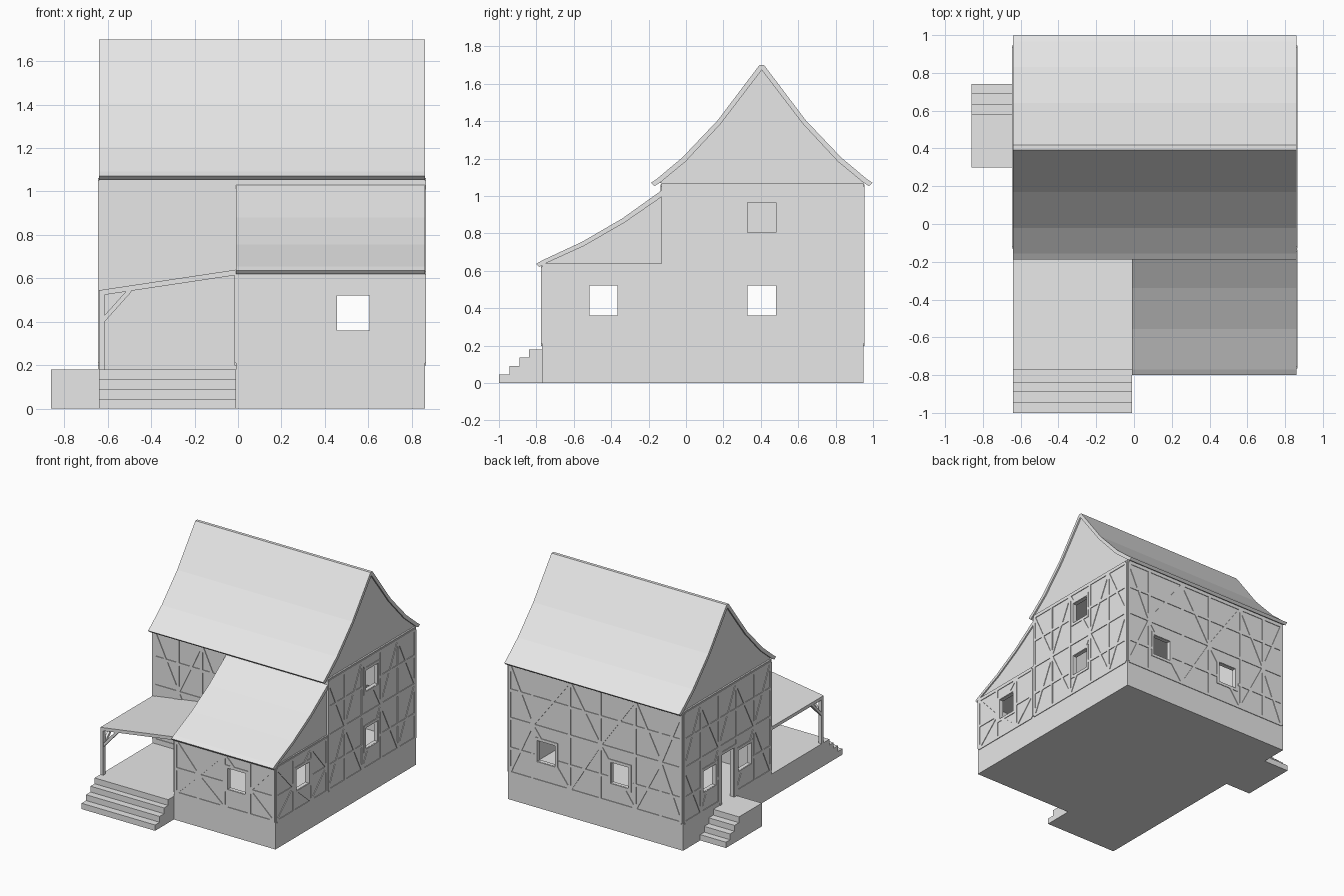
import bpy, bmesh, math
from mathutils import Matrix, Vector

cube = bpy.data.objects.get("Cube")
if cube:
    bpy.data.objects.remove(cube, do_unlink=True)

GREY = (0.8, 0.8, 0.8, 1)
mat = bpy.data.materials.new("plain_grey")
mat.use_nodes = True
mat.diffuse_color = GREY
mat.node_tree.nodes["Principled BSDF"].inputs["Base Color"].default_value = GREY


def finish(bm, name):
    bmesh.ops.recalc_face_normals(bm, faces=bm.faces)
    mesh = bpy.data.meshes.new(name)
    bm.to_mesh(mesh)
    bm.free()
    mesh.materials.append(mat)
    obj = bpy.data.objects.new(name, mesh)
    bpy.context.collection.objects.link(obj)
    return obj


def prism(name, profile, x0, x1):
    """Extrude a (y, z) profile along x."""
    bm = bmesh.new()
    face = bm.faces.new([bm.verts.new((x0, y, z)) for y, z in profile])
    out = bmesh.ops.extrude_face_region(bm, geom=[face])
    verts = [v for v in out["geom"] if isinstance(v, bmesh.types.BMVert)]
    bmesh.ops.translate(bm, verts=verts, vec=(x1 - x0, 0, 0))
    return finish(bm, name)


def box(name, x0, x1, y0, y1, z0, z1):
    return prism(name, [(y0, z0), (y1, z0), (y1, z1), (y0, z1)], x0, x1)


def cut(obj, cutters):
    for c in cutters:
        c.hide_render = True
        mod = obj.modifiers.new("opening", "BOOLEAN")
        mod.operation, mod.solver, mod.object = "DIFFERENCE", "EXACT", c
        bpy.context.view_layer.objects.active = obj
        bpy.ops.object.modifier_apply(modifier=mod.name)


LEFT, RIGHT, FRONT, BACK = -0.64, 0.86, -0.13, 0.95
WING_L, WING_F = -0.01, -0.77
DECK, EAVE, WING_TOP = 0.18, 1.07, 0.64
T = 0.03  # wall thickness

# Walls, hollowed out
main_walls = box("main_walls", LEFT, RIGHT, FRONT, BACK, 0, EAVE)
wing_walls = box("wing_walls", WING_L, RIGHT, WING_F, FRONT, 0, WING_TOP)
main_room = box("main_room", LEFT + T, RIGHT - T, FRONT + T, BACK - T, DECK, EAVE - T)
wing_room = box("wing_room", WING_L + T, RIGHT - T, WING_F + T, FRONT + T * 1.5, DECK, 0.6)


# Openings: each is (centre, bottom, top) on its wall
def window(u, z=0.44):
    return (u - 0.075, u + 0.075, z - 0.08, z + 0.08)


door = (0.33, 0.48, DECK, 0.56)
holes = {
    "right": [window(0.405), window(0.405, 0.885), window(-0.44)],
    "left": [window(0.63), window(0.2), door],
    "back": [window(0.53), window(-0.1)],
    "wing_front": [window(0.53)],
    "wing_left": [window(-0.44)],
    "front": [],
}
plane = {"right": ("x", RIGHT), "left": ("x", LEFT), "back": ("y", BACK),
         "wing_front": ("y", WING_F), "wing_left": ("x", WING_L), "front": ("y", FRONT)}
cutters = {"main": [main_room, wing_room], "wing": [wing_room]}
for side, rects in holes.items():
    axis, c = plane[side]
    for a, b, z0, z1 in rects:
        if axis == "x":
            hole = box("opening", c - 0.06, c + 0.06, a, b, z0, z1)
        else:
            hole = box("opening", a, b, c - 0.06, c + 0.06, z0, z1)
        in_wing = side.startswith("wing") or (axis == "x" and b < FRONT)
        cutters["wing" if in_wing else "main"].append(hole)
cut(main_walls, cutters["main"])
cut(wing_walls, cutters["wing"])
for helper in set(cutters["main"] + cutters["wing"]):
    bpy.data.objects.remove(helper, do_unlink=True)

# Main roof: flared shell, mirrored about the ridge, with recessed gables
RIDGE = 0.405
outer = [(0.592, 1.07), (0.56, 1.092), (0.425, 1.205), (0.235, 1.405), (0.012, 1.70)]
inner = [(0.22, 1.385), (0.408, 1.183), (0.545, 1.07), (0.573, 1.053)]


def mirrored(half):
    """Left half rising to the ridge, then the right half going down."""
    return [(RIDGE - d, z) for d, z in half] + [(RIDGE + d, z) for d, z in reversed(half)]


under = [(RIDGE + d, z) for d, z in reversed(inner)] + [(RIDGE, 1.673)]
under += [(RIDGE - d, z) for d, z in inner]
prism("main_roof", mirrored(outer) + under, LEFT, RIGHT)
gable = under[1:-1]
for x in (LEFT + 0.012, RIGHT - 0.032):
    prism("gable", gable, x, x + 0.02)

# Wing roof and its recessed gables
wing_outer = [(-0.80, 0.637), (-0.77, 0.655), (-0.555, 0.755), (-0.34, 0.88), (FRONT, 1.03)]
wing_inner = [(FRONT, 0.995), (-0.33, 0.857), (-0.545, 0.733), (-0.76, 0.635), (-0.785, 0.62)]
prism("wing_roof", wing_outer + wing_inner, WING_L, RIGHT)
for x in (WING_L + 0.01, RIGHT - 0.03):
    prism("wing_gable", wing_inner[:4] + [(FRONT, 0.63)], x, x + 0.02)


# Stairs and decks
def stairs(y_start, direction, treads):
    pts = [(y_start, 0), (y_start, DECK)]
    z = DECK
    for y in treads:
        pts += [(y, z), (y, z - DECK / 4)]
        z -= DECK / 4
    return pts


prism("porch_steps", stairs(WING_F, -1, (-0.84, -0.89, -0.945, -1.0)), LEFT, WING_L)
prism("side_steps", stairs(0.30, 1, (0.58, 0.635, 0.69, 0.74)), -0.86, LEFT)
box("porch_deck", LEFT, WING_L, WING_F, FRONT, 0, DECK)


def bar(bm, a, b, width, depth, normal):
    """Add a rectangular timber from a to b."""
    a, b = Vector(a), Vector(b)
    d = (b - a).normalized()
    n = Vector(normal)
    basis = Matrix((d, d.cross(n), n)).transposed().to_4x4()
    size = Matrix.Diagonal(((b - a).length, width, depth, 1))
    bmesh.ops.create_cube(bm, size=1, matrix=Matrix.Translation((a + b) / 2) @ basis @ size)


# Porch roof, post and braces
roof = box("porch_roof", LEFT, WING_L, WING_F, FRONT, 0.52, 0.545)
for v in roof.data.vertices:
    v.co.z += (v.co.x - LEFT) * 0.15
box("porch_post", LEFT, LEFT + 0.025, WING_F, WING_F + 0.025, DECK, 0.53)
bm = bmesh.new()
px, py = LEFT + 0.0125, WING_F + 0.0125
bar(bm, (px, py, 0.40), (px + 0.13, py, 0.545), 0.02, 0.02, (0, 1, 0))
bar(bm, (px, py, 0.40), (px, py + 0.13, 0.53), 0.02, 0.02, (1, 0, 0))
finish(bm, "porch_braces")


# Timber framing, interrupted at the openings
def framing(side, posts, rails):
    axis, c = plane[side]
    bm = bmesh.new()
    rects = holes[side]

    def timber(p, q, width=0.022):
        def at(t):
            return p[0] + (q[0] - p[0]) * t, p[1] + (q[1] - p[1]) * t

        def point(t):
            u, z = at(t)
            return (c, u, z) if axis == "x" else (u, c, z)

        n, start = 60, None
        for i in range(n + 2):
            u, z = at(min(i, n) / n)
            blocked = i > n or any(a - 0.012 < u < b + 0.012 and z0 - 0.012 < z < z1 + 0.012
                                   for a, b, z0, z1 in rects)
            if not blocked and start is None:
                start = i
            if blocked and start is not None:
                if i - 1 > start:
                    bar(bm, point(start / n), point((i - 1) / n), width, 0.01,
                        (1, 0, 0) if axis == "x" else (0, 1, 0))
                start = None

    for u in posts:
        timber((u, rails[0]), (u, rails[-1]))
    for z in rails:
        timber((posts[0], z), (posts[-1], z))
    # Chevron braces, flipping from bay to bay
    mid = rails[len(rails) // 2]
    for i, (a, b) in enumerate(zip(posts, posts[1:])):
        if i % 2:
            a, b = b, a
        timber((a, rails[0]), (b, mid))
        timber((b, mid), (a, rails[-1]))
    # Window and door surrounds
    for a, b, z0, z1 in rects:
        for u in (a - 0.013, b + 0.013):
            timber((u, z0 - 0.024), (u, z1 + 0.024))
        for z in (z0 - 0.013, z1 + 0.013):
            if z > DECK:
                timber((a - 0.024, z), (b + 0.024, z))
    finish(bm, side + "_timbers")


tall = (0.21, 0.40, 0.63, 0.85, 1.05)
low = (0.21, 0.40, 0.62)
framing("right", (-0.12, 0.08, 0.29, 0.52, 0.73, 0.935), tall)
framing("left", (-0.12, 0.08, 0.30, 0.51, 0.73, 0.935), tall)
framing("back", (-0.625, -0.45, -0.23, 0.07, 0.33, 0.65, 0.845), tall)
framing("front", (-0.625, -0.42, -0.22, -0.025), tall)
framing("wing_front", (0.005, 0.2, 0.42, 0.64, 0.845), low)
framing("wing_left", (-0.755, -0.55, -0.33, -0.145), low)

# The wing's right side shares the main wall's plane
plane["wing_right"] = plane["right"]
holes["wing_right"] = [window(-0.44)]
framing("wing_right", (-0.755, -0.55, -0.33, -0.145), low)
